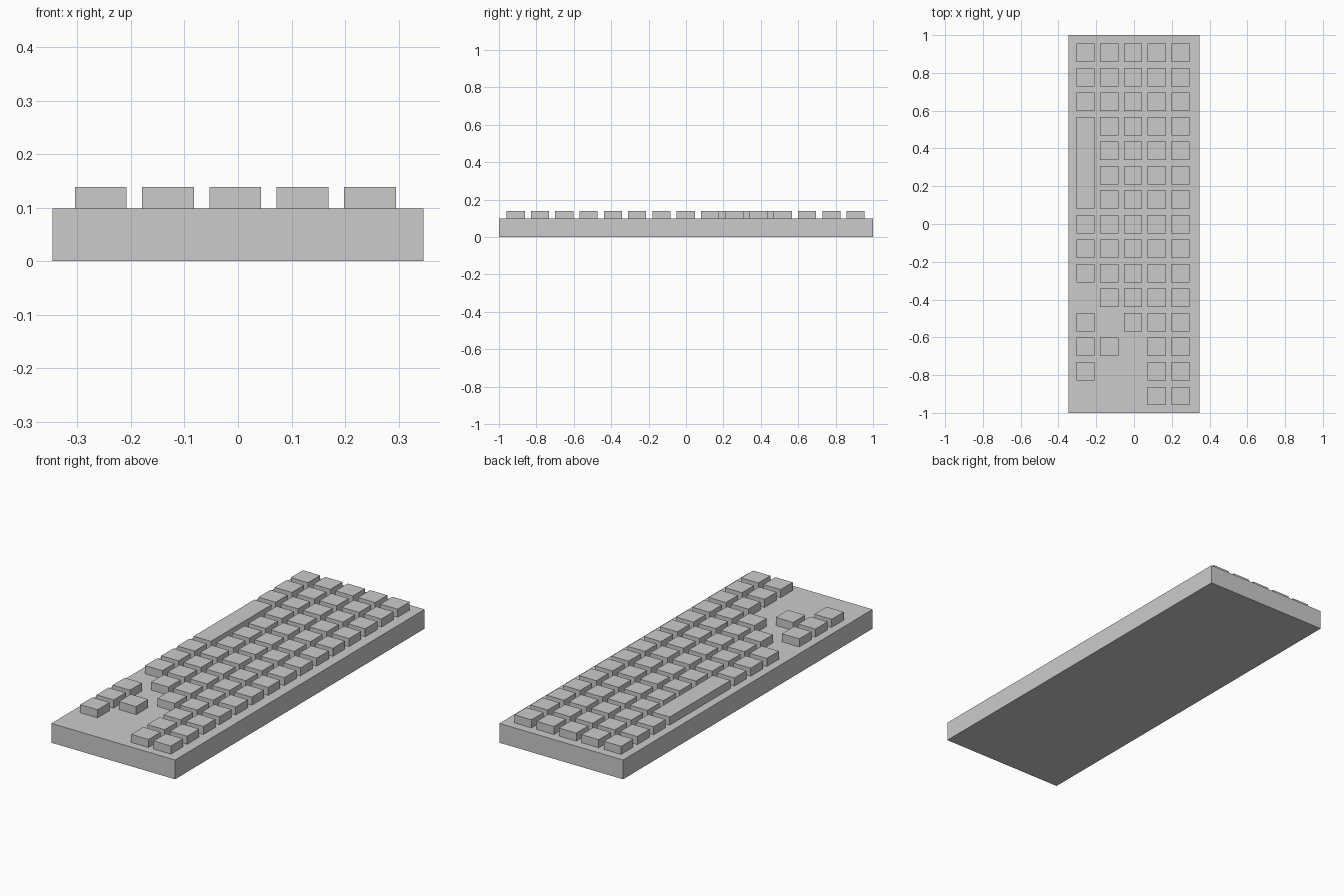
import bpy

if "Cube" in bpy.data.objects:
    bpy.data.objects.remove(bpy.data.objects["Cube"])

BODY_TOP, KEY_TOP = 0.098, 0.139
KEY = 0.097                          # key width
COL0, COL_STEP = -0.2565, 0.1257     # first column and spacing
ROW0, ROW_STEP = 0.907, -0.1298      # first row and spacing


def box(name, x, y, z0, z1, sx, sy):
    bpy.ops.mesh.primitive_cube_add(size=1, location=(x, y, (z0 + z1) / 2))
    ob = bpy.context.object
    ob.name = name
    ob.scale = (sx, sy, z1 - z0)
    bpy.ops.object.transform_apply(location=False, rotation=False, scale=True)
    return ob


def key(name, col, first, last):
    y0, y1 = ROW0 + ROW_STEP * first, ROW0 + ROW_STEP * last
    box(name, COL0 + COL_STEP * col, (y0 + y1) / 2,
        BODY_TOP, KEY_TOP, KEY, KEY + y0 - y1)


# Keyboard case
box("case", 0, 0, 0, BODY_TOP, 0.694, 2.0)

# Rows filled with single keys, per column
layout = [
    [0, 1, 2, 7, 8, 9, 11, 12, 13],
    [*range(11), 12],
    range(12),
    range(15),
    range(15),
]
for col, rows in enumerate(layout):
    for row in rows:
        key(f"key_{col}_{row}", col, row, row)

# Space bar
key("space_bar", 0, 3, 6)
